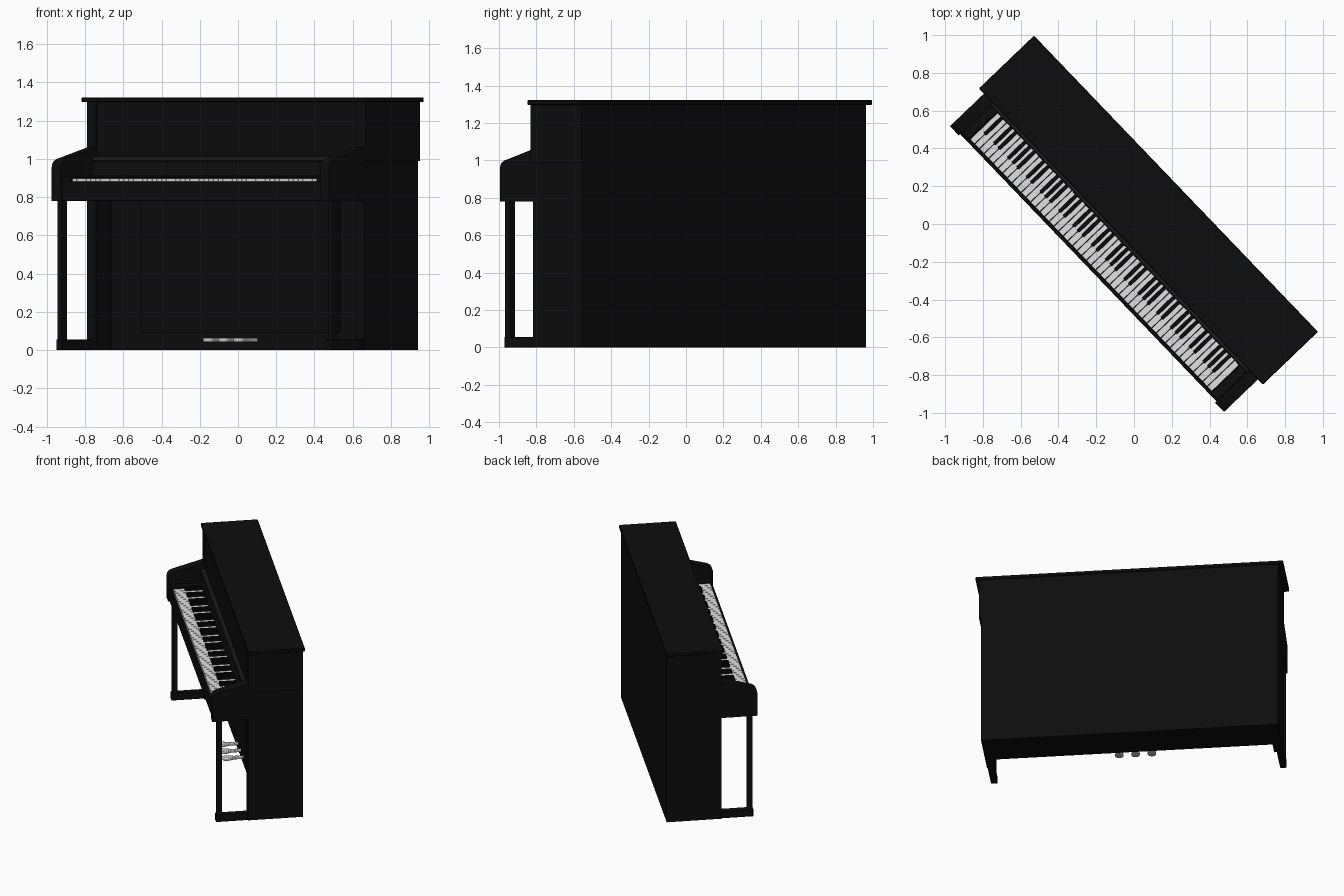
import bpy, bmesh, math
from mathutils import Matrix

cube = bpy.data.objects.get("Cube")
if cube:
    bpy.data.objects.remove(cube, do_unlink=True)

# The whole instrument stands turned on the floor
TURN = Matrix.Rotation(math.radians(-46.2), 4, 'Z')


def material(name, value, rough):
    m = bpy.data.materials.new(name)
    m.use_nodes = True
    colour = (value, value, value, 1)
    m.diffuse_color = colour
    node = m.node_tree.nodes["Principled BSDF"]
    node.inputs["Base Color"].default_value = colour
    node.inputs["Roughness"].default_value = rough
    return m


BLACK = material("black lacquer", 0.004, 0.4)
SOFT = material("soft black felt", 0.012, 0.7)
IVORY = material("ivory white", 0.75, 0.5)
SILVER = material("pedal silver", 0.55, 0.4)


def finish(name, bm, mat, bevel=0.0, segments=1):
    bmesh.ops.recalc_face_normals(bm, faces=bm.faces)
    me = bpy.data.meshes.new(name)
    bm.to_mesh(me)
    bm.free()
    me.materials.append(mat)
    ob = bpy.data.objects.new(name, me)
    bpy.context.collection.objects.link(ob)
    ob.matrix_world = TURN
    if bevel:
        mod = ob.modifiers.new("soft edges", 'BEVEL')
        mod.width, mod.segments = bevel, segments
    return ob


def add_box(bm, x, y, z):
    size = Matrix.Diagonal((x[1] - x[0], y[1] - y[0], z[1] - z[0], 1))
    mid = Matrix.Translation([sum(r) / 2 for r in (x, y, z)])
    bmesh.ops.create_cube(bm, size=1, matrix=mid @ size)


def box(name, x, y, z, mat=BLACK, bevel=0.0):
    bm = bmesh.new()
    add_box(bm, x, y, z)
    return finish(name, bm, mat, bevel)


def prism(name, points, direction, mat=BLACK, bevel=0.0, segments=1):
    bm = bmesh.new()
    face = bm.faces.new([bm.verts.new(p) for p in points])
    new = bmesh.ops.extrude_face_region(bm, geom=[face])["geom"]
    bmesh.ops.translate(bm, vec=direction,
                        verts=[v for v in new if isinstance(v, bmesh.types.BMVert)])
    return finish(name, bm, mat, bevel, segments)


def smooth(ob):
    bpy.ops.object.select_all(action='DESELECT')
    ob.select_set(True)
    bpy.context.view_layer.objects.active = ob
    bpy.ops.object.shade_smooth_by_angle(angle=math.radians(40))


W, FRONT, BACK, TOP = 1.048, -0.09, 0.299, 1.297
INNER = 0.98

# Case
box("back_case", (-INNER, INNER), (0.02, BACK), (0, TOP))
box("upper_front_panel", (-INNER, INNER), (FRONT + 0.008, 0.02), (0.88, TOP))
box("lower_panel_trim", (-0.75, 0.75), (0.012, 0.02), (0.09, 0.78))
box("lid", (-1.086, 1.086), (-0.096, 0.308), (TOP, 1.322), bevel=0.004)
box("upper_side_panel", (W, W + 0.014), (FRONT - 0.002, BACK), (0.99, TOP))

# Sides, cheeks, legs and toes, one set for each end
cheek = [(-0.345, 0.78), (-0.345, 0.955), (-0.341, 0.973), (-0.331, 0.988),
         (-0.312, 0.999), (FRONT, 1.06), (FRONT, 0.78)]
for side, s in (("left", 1), ("right", -1)):
    def span(a, b):
        return sorted((s * a, s * b))
    box(side + "_side", span(INNER, W), (FRONT, BACK), (0, TOP))
    arm = prism(side + "_cheek", [(s * INNER, y, z) for y, z in cheek],
                (s * (W - INNER), 0, 0))
    smooth(arm)
    box(side + "_key_block", span(0.927, INNER), (-0.325, FRONT), (0.84, 0.91), bevel=0.004)
    box(side + "_leg", span(1.004, 1.04), (-0.312, -0.275), (0.05, 0.79))
    box(side + "_toe", span(0.998, 1.044), (-0.318, FRONT), (0, 0.055), bevel=0.003)

# Keybed, front rail and fallboard
box("keybed", (-INNER, INNER), (-0.325, 0.02), (0.78, 0.874))
box("key_slip", (-INNER, INNER), (-0.335, -0.318), (0.78, 0.882), bevel=0.003)
fall = [(-0.118, 0.874), (-0.108, 0.985), (FRONT + 0.01, 0.985), (FRONT + 0.01, 0.874)]
prism("fallboard", [(-INNER, y, z) for y, z in fall], (2 * INNER, 0, 0))
box("fallboard_rail", (-INNER, INNER), (-0.115, FRONT + 0.01), (0.985, 1.018), SOFT, 0.006)

# Keyboard: the lowest white key is the sixth step of the scale
COUNT = 52
pitch = 1.85 / COUNT
whites, blacks = bmesh.new(), bmesh.new()
for i in range(COUNT):
    x = -0.925 + i * pitch
    add_box(whites, (x + 0.0015, x + pitch - 0.0015), (-0.315, -0.115), (0.874, 0.898))
    if (i + 5) % 7 not in (2, 6) and i < COUNT - 1:
        edge = x + pitch
        add_box(blacks, (edge - 0.010, edge + 0.010), (-0.24, -0.115), (0.89, 0.914))
finish("white_keys", whites, IVORY)
finish("black_keys", blacks, BLACK, 0.003)

# Pedals
half = [(0.012, 0.03), (0.012, -0.045), (0.027, -0.085), (0.031, -0.105),
        (0.024, -0.122), (0.010, -0.131)]
outline = half + [(-x, y) for x, y in reversed(half)]
for label, cx in (("left", 0.115), ("middle", 0), ("right", -0.115)):
    pedal = prism(label + "_pedal", [(cx + x, y, 0.042) for x, y in outline],
                  (0, 0, 0.022), SILVER, 0.006, 2)
    smooth(pedal)
